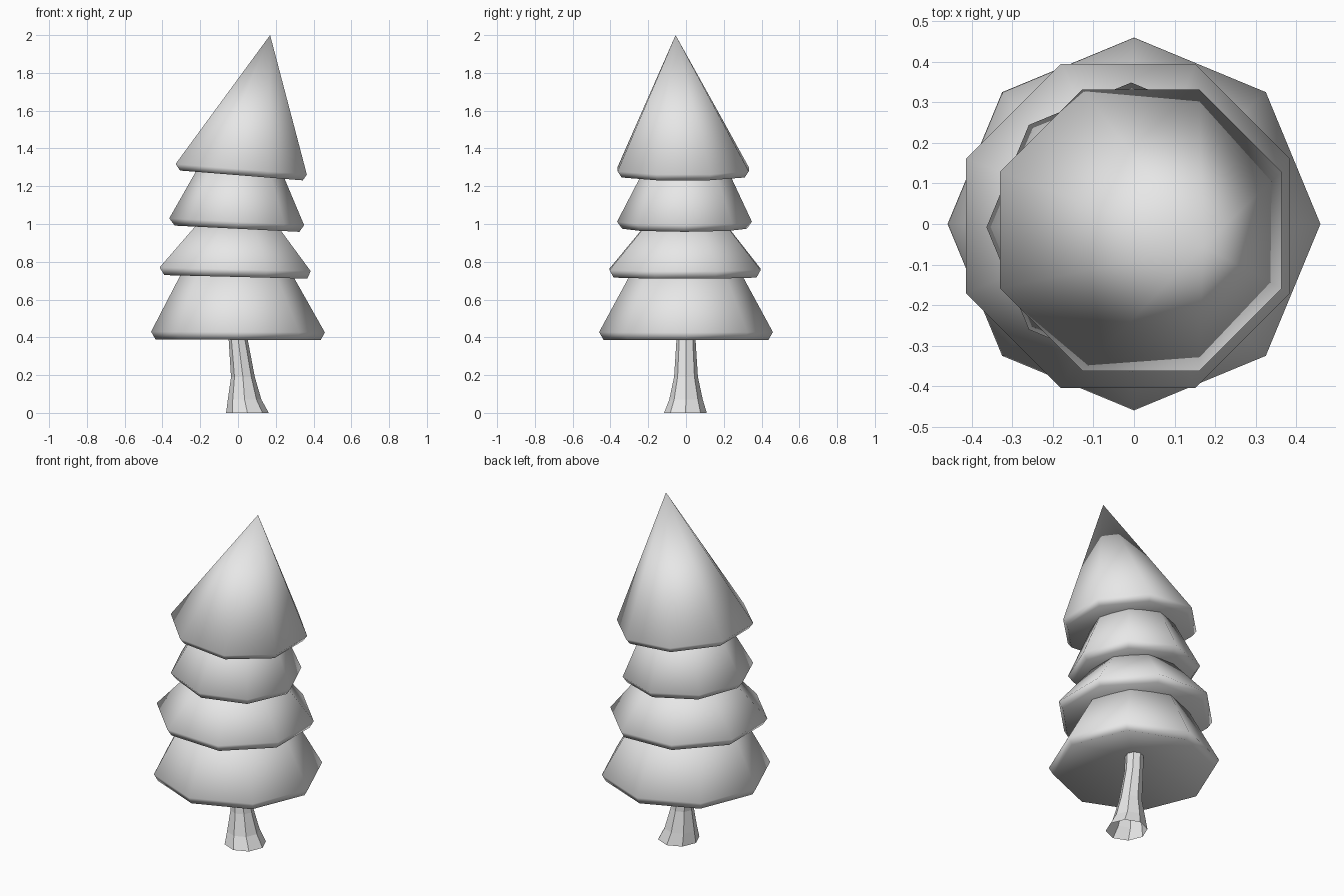
import bpy, bmesh, math

if "Cube" in bpy.data.objects:
    bpy.data.objects.remove(bpy.data.objects["Cube"], do_unlink=True)

grey = bpy.data.materials.new("plain_grey")
grey.use_nodes = True
grey.diffuse_color = (0.8, 0.8, 0.8, 1)
grey.node_tree.nodes["Principled BSDF"].inputs["Base Color"].default_value = (0.8, 0.8, 0.8, 1)

SIDES = 8


def ring(bm, z, cx, cy, r, tilt=0.0, turn=0.0):
    """Eight-sided ring that drops towards +x by the tilt slope."""
    verts = []
    for i in range(SIDES):
        a = 2 * math.pi * (i + turn) / SIDES
        dx, dy = r * math.cos(a), r * math.sin(a)
        verts.append(bm.verts.new((cx + dx, cy + dy, z - tilt * dx)))
    return verts


def bridge(bm, low, high):
    for i in range(SIDES):
        j = (i + 1) % SIDES
        bm.faces.new((low[i], low[j], high[j], high[i]))


def fan(bm, verts, point):
    tip = bm.verts.new(point)
    for i in range(SIDES):
        bm.faces.new((verts[i], verts[(i + 1) % SIDES], tip))


def finish(bm, name, smooth):
    bmesh.ops.recalc_face_normals(bm, faces=bm.faces)
    for f in bm.faces:
        f.smooth = smooth
    mesh = bpy.data.meshes.new(name)
    bm.to_mesh(mesh)
    bm.free()
    mesh.materials.append(grey)
    obj = bpy.data.objects.new(name, mesh)
    bpy.context.collection.objects.link(obj)
    return obj


def tier(name, rings, tilt, turn, rise, tip=None):
    """Foliage skirt: hollowed underside, bevelled rim, sloping side."""
    bm = bmesh.new()
    loops = [ring(bm, *r, tilt=tilt, turn=turn) for r in rings]
    for low, high in zip(loops, loops[1:]):
        bridge(bm, low, high)
    z, cx, cy, _ = rings[0]
    fan(bm, loops[0], (cx, cy, z + rise))
    if tip:
        fan(bm, loops[-1], tip)
    else:
        bm.faces.new(loops[-1])
    finish(bm, name, True)


# Foliage, each ring given as z, centre x, centre y, radius
tier("foliage_bottom",
     [(0.387, 0, 0, 0.437), (0.428, 0, 0, 0.46), (0.76, -0.008, 0, 0.28)],
     0.005, 0, 0.1)
tier("foliage_lower_middle",
     [(0.72, -0.012, -0.005, 0.409), (0.76, -0.015, -0.005, 0.433), (1.0, -0.003, 0, 0.225)],
     0.025, 0.5, 0.04)
tier("foliage_upper_middle",
     [(0.975, -0.005, -0.008, 0.33), (1.012, -0.007, -0.008, 0.357), (1.32, 0.012, 0, 0.205)],
     0.05, 0, 0.04)
tier("foliage_top",
     [(1.257, 0.018, -0.015, 0.352), (1.29, 0.017, -0.015, 0.376)],
     0.08, 0.5, 0.04, tip=(0.17, -0.055, 2.0))

# Trunk, flared and leaning, open at the foot
bm = bmesh.new()
loops = [ring(bm, *r) for r in [
    (0, 0.05, -0.003, 0.113), (0.07, 0.035, 0, 0.089), (0.19, 0.026, 0, 0.063),
    (0.38, 0.002, 0, 0.051), (0.5, -0.004, 0, 0.05)]]
for low, high in zip(loops, loops[1:]):
    bridge(bm, low, high)
bm.faces.new(loops[-1])
finish(bm, "trunk", False)
